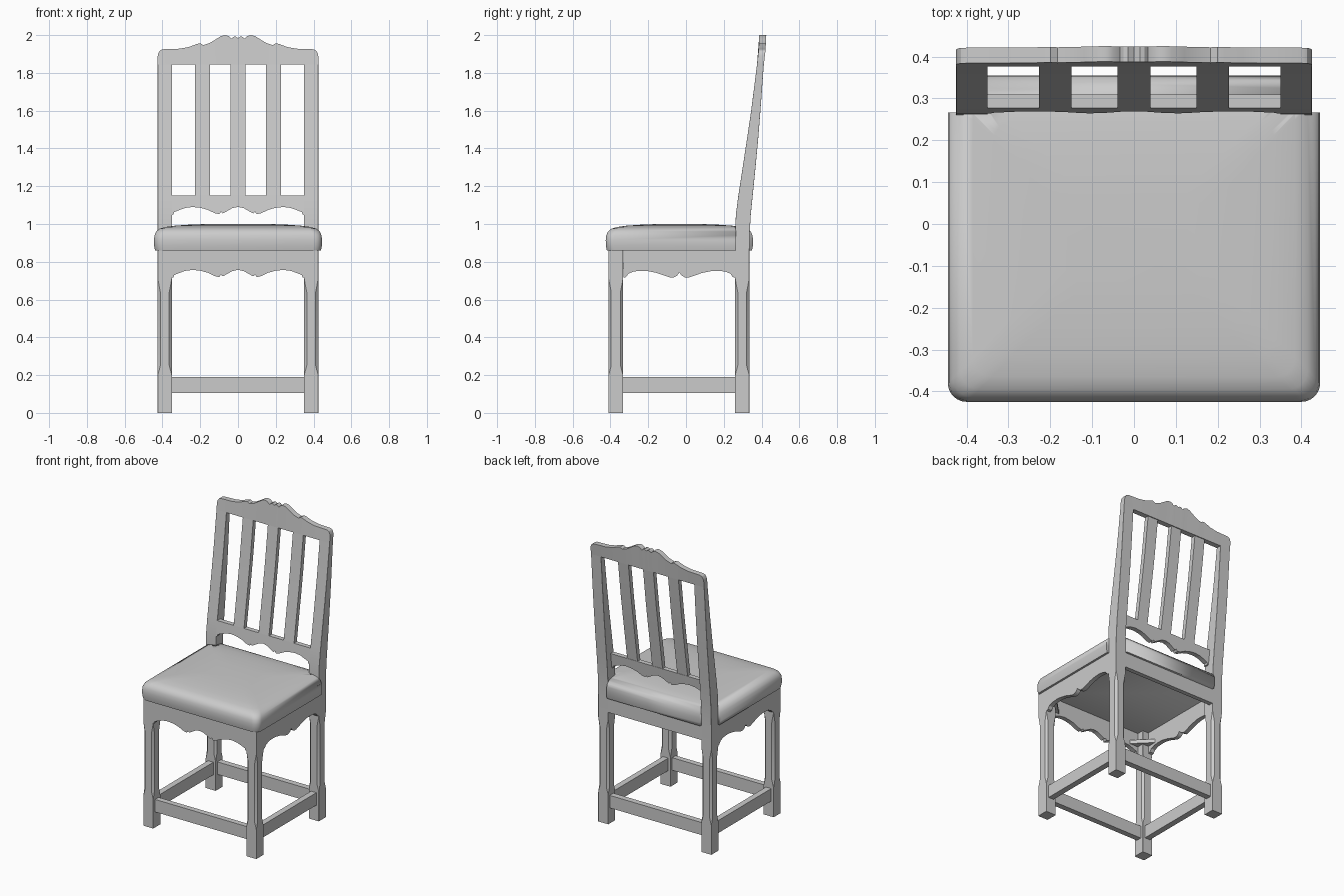
import bpy, bmesh, math

if "Cube" in bpy.data.objects:
    bpy.data.objects.remove(bpy.data.objects["Cube"])

grey = bpy.data.materials.new("plain_grey")
grey.diffuse_color = (0.6, 0.6, 0.6, 1)
grey.use_nodes = True
grey.node_tree.nodes["Principled BSDF"].inputs["Base Color"].default_value = grey.diffuse_color


def make(name, bm, angle=30):
    bmesh.ops.recalc_face_normals(bm, faces=bm.faces)
    me = bpy.data.meshes.new(name)
    bm.to_mesh(me)
    bm.free()
    me.materials.append(grey)
    ob = bpy.data.objects.new(name, me)
    bpy.context.collection.objects.link(ob)
    bpy.ops.object.select_all(action='DESELECT')
    ob.select_set(True)
    bpy.context.view_layer.objects.active = ob
    bpy.ops.object.shade_smooth_by_angle(angle=math.radians(angle))
    return ob


def loft(name, rings, angle=30):
    """Skin a list of equal-length point rings and cap both ends."""
    bm = bmesh.new()
    vs = [[bm.verts.new(p) for p in r] for r in rings]
    n = len(vs[0])
    for a, b in zip(vs, vs[1:]):
        for i in range(n):
            j = (i + 1) % n
            bm.faces.new((a[i], a[j], b[j], b[i]))
    bm.faces.new(vs[0])
    bm.faces.new(vs[-1])
    return make(name, bm, angle)


def rect(x0, x1, y0, y1, z):
    return [(x0, y0, z), (x1, y0, z), (x1, y1, z), (x0, y1, z)]


def box(name, x0, x1, y0, y1, z0, z1):
    return loft(name, [rect(x0, x1, y0, y1, z) for z in (z0, z1)])


def octagon(x0, x1, y0, y1, z, c):
    return [(x0 + c, y0, z), (x1 - c, y0, z), (x1, y0 + c, z), (x1, y1 - c, z),
            (x1 - c, y1, z), (x0 + c, y1, z), (x0, y1 - c, z), (x0, y0 + c, z)]


def mirrored(half):
    return [(-u, z) for u, z in reversed(half) if u > 0] + half


# Curved side line of the back: height, front y, rear y
BACK = [(0.86, .26, .335), (0.95, .26, .337), (1.05, .264, .343), (1.15, .277, .353),
        (1.3, .30, .368), (1.45, .323, .382), (1.6, .345, .394), (1.75, .364, .405),
        (1.845, .376, .412), (1.92, .384, .421), (2.0, .388, .425)]


def back_y(z, k):
    for a, b in zip(BACK, BACK[1:]):
        if z <= b[0]:
            t = (z - a[0]) / (b[0] - a[0])
            return a[k] + t * (b[k] - a[k])
    return BACK[-1][k]


# Scalloped edges, centre outwards
WAVE_FRONT = mirrored([(0, .042), (.03, .036), (.06, .019), (.08, .008), (.09, .016), (.1, .004),
                       (.125, .01), (.16, .027), (.2, .038), (.24, .042), (.28, .037),
                       (.315, .024), (.338, .015), (.342, .002), (.352, 0)])
WAVE_SIDE = mirrored([(0, .028), (.012, .012), (.03, .002), (.05, .002), (.08, .012), (.12, .026),
                      (.17, .036), (.2, .037), (.24, .034), (.27, .022), (.283, .004), (.297, 0)])
CREST = mirrored([(0, 1.984), (.014, 1.993), (.025, 1.99), (.034, 1.98), (.05, 1.995), (.068, 2.0),
                  (.09, 1.995), (.12, 1.976), (.15, 1.958), (.183, 1.947), (.2, 1.956),
                  (.215, 1.954), (.26, 1.937), (.31, 1.928), (.4, 1.925), (.413, 1.919),
                  (.421, 1.907), (.425, 1.89)])

# Legs with stopped chamfers; the rear ones run up into the back posts
STOPS = [(0, .0004), (.2, .0004), (.25, .014), (.64, .014), (.71, .0004), (.86, .0004)]
for side, s in (("left", -1), ("right", 1)):
    x0, x1 = sorted((s * .35, s * .425))
    loft(f"front_leg_{side}", [octagon(x0, x1, -.41, -.333, z, c) for z, c in STOPS], 15)
    rings = [octagon(x0, x1, .26, .335, z, c) for z, c in STOPS]
    rings += [octagon(x0, x1, f, r, z, .0004) for z, f, r in BACK[1:9]]
    loft(f"rear_leg_{side}", rings, 15)

    # Side apron and side stretcher
    a, b = s * .425, s * .395
    loft(f"side_apron_{side}", [[(a, u - .035, .715 + z), (b, u - .035, .715 + z),
                                 (b, u - .035, .86), (a, u - .035, .86)] for u, z in WAVE_SIDE])
    box(f"side_stretcher_{side}", s * .387 - .02, s * .387 + .02, -.335, .262, .105, .19)

    # Corner brace behind the front leg
    loft(f"corner_brace_{side}", [[(s * .395, -.38, z), (s * .395, -.27, z), (s * .285, -.38, z)]
                                  for z in (.765, .79)])

# Front apron, plain rear apron, front and rear stretchers
loft("front_apron", [[(u, -.41, .715 + z), (u, -.38, .715 + z), (u, -.38, .86), (u, -.41, .86)]
                     for u, z in WAVE_FRONT])
box("rear_apron", -.351, .351, .305, .335, .76, .86)
box("front_stretcher", -.351, .351, -.39, -.352, .105, .19)
box("rear_stretcher", -.351, .351, .278, .318, .105, .19)

# Lower back rail
T = .032
loft("lower_back_rail", [[(u, back_y(z, 1), z), (u, back_y(z, 1) + T, z),
                          (u, back_y(1.15, 1) + T, 1.15), (u, back_y(1.15, 1), 1.15)]
                         for u, z in [(u, 1.048 + w) for u, w in WAVE_FRONT]])

# Crest rail
loft("crest_rail", [[(u, back_y(1.845, 1), 1.845), (u, back_y(1.845, 2), 1.845),
                     (u, back_y(z, 2), z), (u, back_y(z, 1), z)] for u, z in CREST])

# Back slats
for name, x in (("left", -.188), ("centre", 0), ("right", .188)):
    loft(f"back_slat_{name}", [rect(x - .039, x + .039, f, f + T - .002, z)
                               for z, f, r in BACK[3:9]])

# Cushion: rounded rectangles stacked into a dome
def rounded(d, z):
    hx, hy, r = .445 - d, .39 - d, .045
    pts = []
    for k, (sx, sy) in enumerate(((1, 1), (-1, 1), (-1, -1), (1, -1))):
        for i in range(7):
            t = math.radians(90 * k + 15 * i)
            pts.append((sx * (hx - r) + r * math.cos(t), sy * (hy - r) + r * math.sin(t) - .035, z))
    return pts


cushion = loft("seat_cushion", [rounded(d, z) for d, z in (
    (.006, .86), (.001, .885), (0, .915), (.003, .94), (.012, .96), (.03, .975), (.06, .984),
    (.11, .991), (.18, .996), (.28, 1.0))], 40)

# Notches where the cushion fits around the back posts
for s in (-1, 1):
    x0, x1 = sorted((s * .35, s * .6))
    cutter = box("post_notch_cutter", x0, x1, .266, .6, .7, 1.2)
    cutter.hide_render = True
    cutter.hide_set(True)
    mod = cushion.modifiers.new("post_notch", 'BOOLEAN')
    mod.operation = 'DIFFERENCE'
    mod.solver = 'EXACT'
    mod.object = cutter
